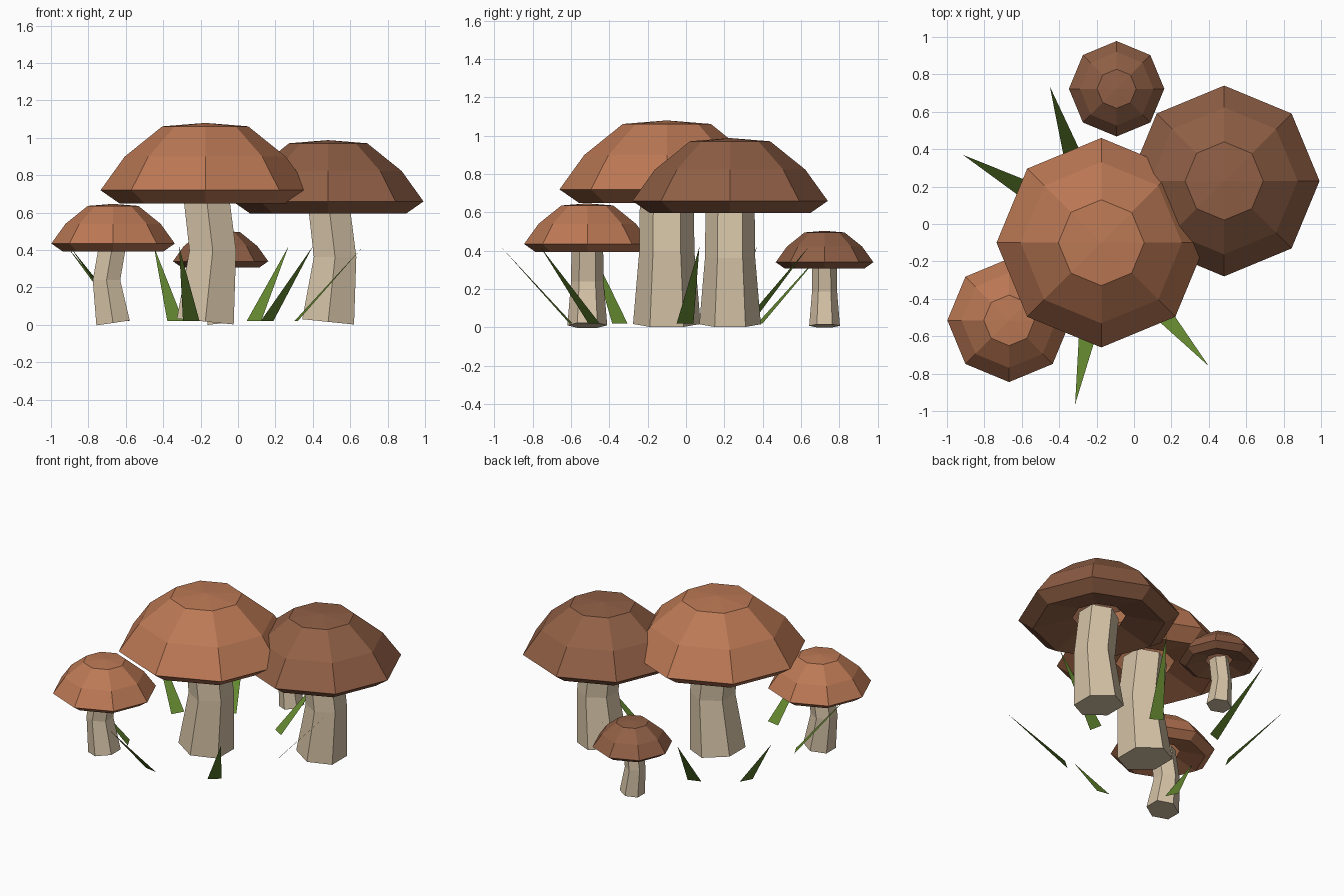
import bpy, math
from mathutils import Vector

if "Cube" in bpy.data.objects:
    bpy.data.objects.remove(bpy.data.objects["Cube"])


def material(name, rgb):
    m = bpy.data.materials.new(name)
    m.diffuse_color = (*rgb, 1)
    m.use_nodes = True
    m.node_tree.nodes["Principled BSDF"].inputs["Base Color"].default_value = m.diffuse_color
    return m


LIGHT = material("light_cap", (0.50, 0.19, 0.09))
DARK = material("dark_cap", (0.28, 0.115, 0.06))
STEM = material("stem", (0.66, 0.54, 0.38))
GRASS = material("grass", (0.13, 0.25, 0.03))


def make(name, verts, faces, mat):
    me = bpy.data.meshes.new(name)
    me.from_pydata([tuple(v) for v in verts], [], faces)
    me.materials.append(mat)
    ob = bpy.data.objects.new(name, me)
    bpy.context.collection.objects.link(ob)
    return ob


def bridge(rings, n):
    return [(k * n + i, k * n + (i + 1) % n, (k + 1) * n + (i + 1) % n, (k + 1) * n + i)
            for k in range(rings - 1) for i in range(n)]


# Cap profile (radius, height) as fractions of the rim radius, from gill hole to crown
PROFILE = [(0.33, 0.0), (0.82, -0.125), (1, 0), (0.77, 0.32), (0.41, 0.61)]


def cap(name, x, y, z, r, mat):
    n = 8
    verts = [(x + p * r * math.cos(math.tau * i / n),
              y + p * r * math.sin(math.tau * i / n), z + h * r)
             for p, h in PROFILE for i in range(n)]
    faces = bridge(len(PROFILE), n)
    verts.append((x, y, z + 0.643 * r))
    last = (len(PROFILE) - 1) * n
    faces += [(last + i, last + (i + 1) % n, len(verts) - 1) for i in range(n)]
    make(name, verts, faces, mat)


# Bent six-sided stem, its rings square to the path
def stem(name, x, y, z, r, bend):
    n = 6
    path = [(0, 0.016 * r / 0.5, 0.315), (bend, 0.55 * z, 0.257), (0, z + 0.02 * r, 0.25)]
    tilts = [bend / (0.55 * z), 0, -bend / (0.45 * z)]
    verts = []
    for (dx, h, k), t in zip(path, tilts):
        a = math.atan(t)
        for i in range(n):
            u = math.tau * (i + 0.5) / n
            c, s = k * r * math.cos(u), k * r * math.sin(u)
            verts.append((x + dx + c * math.cos(a), y + s, h - c * math.sin(a)))
    faces = bridge(3, n) + [tuple(reversed(range(n))), tuple(range(2 * n, 3 * n))]
    make(name, verts, faces, STEM)


# Mushrooms: x, y, rim height, rim radius, stem bend, cap material
for name, x, y, z, r, bend, mat in [
    ("main", -0.175, -0.10, 0.72, 0.56, 0.04, LIGHT),
    ("right", 0.482, 0.23, 0.66, 0.51, 0.037, DARK),
    ("left", -0.668, -0.515, 0.435, 0.33, -0.035, LIGHT),
    ("back", -0.093, 0.723, 0.34, 0.255, -0.022, DARK),
]:
    cap(name + "_cap", x, y, z, r, mat)
    stem(name + "_stem", x, y, z, r, bend)

# Grass blades: base x, y and tip x, y
for i, (bx, by, tx, ty) in enumerate([
    (-0.335, 0.385, -0.45, 0.735),
    (-0.60, 0.195, -0.915, 0.37),
    (-0.25, -0.60, -0.315, -0.965),
    (0.155, -0.48, 0.40, -0.76),
    (0.085, 0.32, 0.27, 0.64),
    (0.31, -0.005, 0.67, 0.07),
    (-0.60, -0.345, -0.90, -0.50),
]):
    base, tip = Vector((bx, by, 0.02)), Vector((tx, ty, 0.42))
    side = Vector((by - ty, tx - bx, 0)).normalized() * 0.045
    make(f"grass_blade_{i + 1}", [base - side, base + side, tip], [(0, 1, 2)], GRASS)
